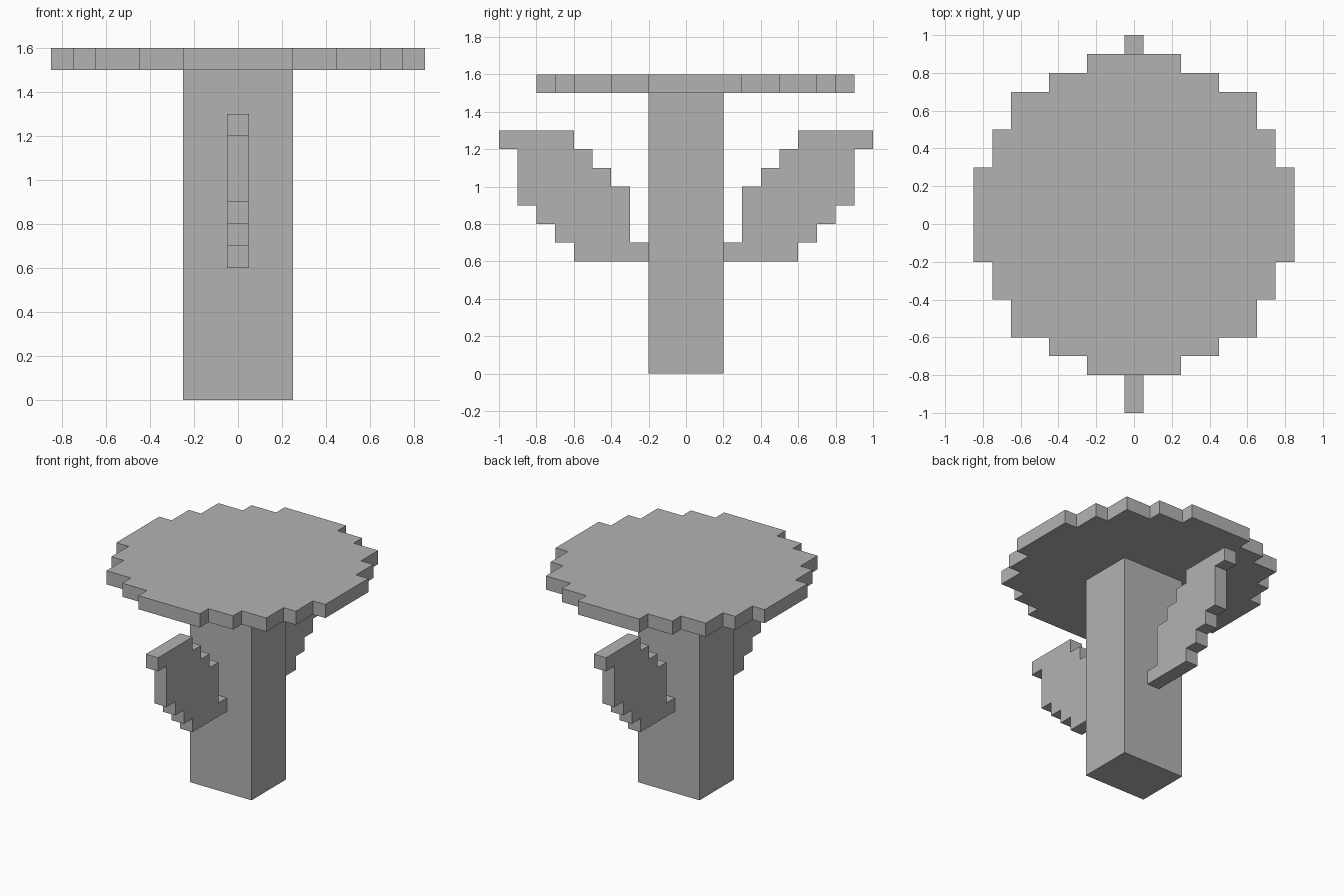
import bpy
import bmesh
from mathutils import Vector

cube = bpy.data.objects.get("Cube")
if cube:
    bpy.data.objects.remove(cube, do_unlink=True)

grey = bpy.data.materials.new("plain grey")
grey.use_nodes = True
colour = (0.45, 0.45, 0.45, 1)
grey.diffuse_color = colour
grey.node_tree.nodes["Principled BSDF"].inputs["Base Color"].default_value = colour


def extruded(name, points, depth):
    """Flat outline pushed along the depth vector into a closed solid."""
    bm = bmesh.new()
    face = bm.faces.new([bm.verts.new(p) for p in points])
    result = bmesh.ops.extrude_face_region(bm, geom=[face])
    moved = [v for v in result["geom"] if isinstance(v, bmesh.types.BMVert)]
    bmesh.ops.translate(bm, verts=moved, vec=Vector(depth))
    bmesh.ops.recalc_face_normals(bm, faces=bm.faces)
    mesh = bpy.data.meshes.new(name)
    bm.to_mesh(mesh)
    bm.free()
    mesh.materials.append(grey)
    obj = bpy.data.objects.new(name, mesh)
    bpy.context.collection.objects.link(obj)
    return obj


def staircase(corners):
    """Outer corners joined by right-angled inner corners."""
    path = [corners[0]]
    for (a0, b0), (a1, b1) in zip(corners, corners[1:]):
        path += [(a0, b1), (a1, b1)]
    return path


# Trunk: plain square post
w, d = 0.25, 0.2
extruded("trunk", [(-w, -d, 0), (w, -d, 0), (w, d, 0), (-w, d, 0)], (0, 0, 1.5))

# Canopy: thin stepped disc, one quarter mirrored twice
quarter = staircase([(0.25, 0.85), (0.45, 0.75), (0.65, 0.65), (0.75, 0.45), (0.85, 0.25)])
half = quarter + [(x, -y) for x, y in reversed(quarter)]
outline = half + [(-x, y) for x, y in reversed(half)]
extruded("canopy", [(x, y + 0.05, 1.5) for x, y in outline], (0, 0, 0.1))

# Side fins: stepped outer and inner edges, front and back
outer = [(0.2, 0.6), (0.6, 0.6), (0.6, 0.7), (0.7, 0.7), (0.7, 0.8), (0.8, 0.8),
         (0.8, 0.9), (0.9, 0.9), (0.9, 1.2), (1, 1.2), (1, 1.3)]
inner = staircase([(0.6, 1.3), (0.5, 1.2), (0.4, 1.1), (0.3, 1)])
profile = outer + inner + [(0.3, 0.7), (0.2, 0.7)]
for name, side in (("front_fin", -1), ("back_fin", 1)):
    extruded(name, [(-0.05, side * y, z) for y, z in profile], (0.1, 0, 0))
